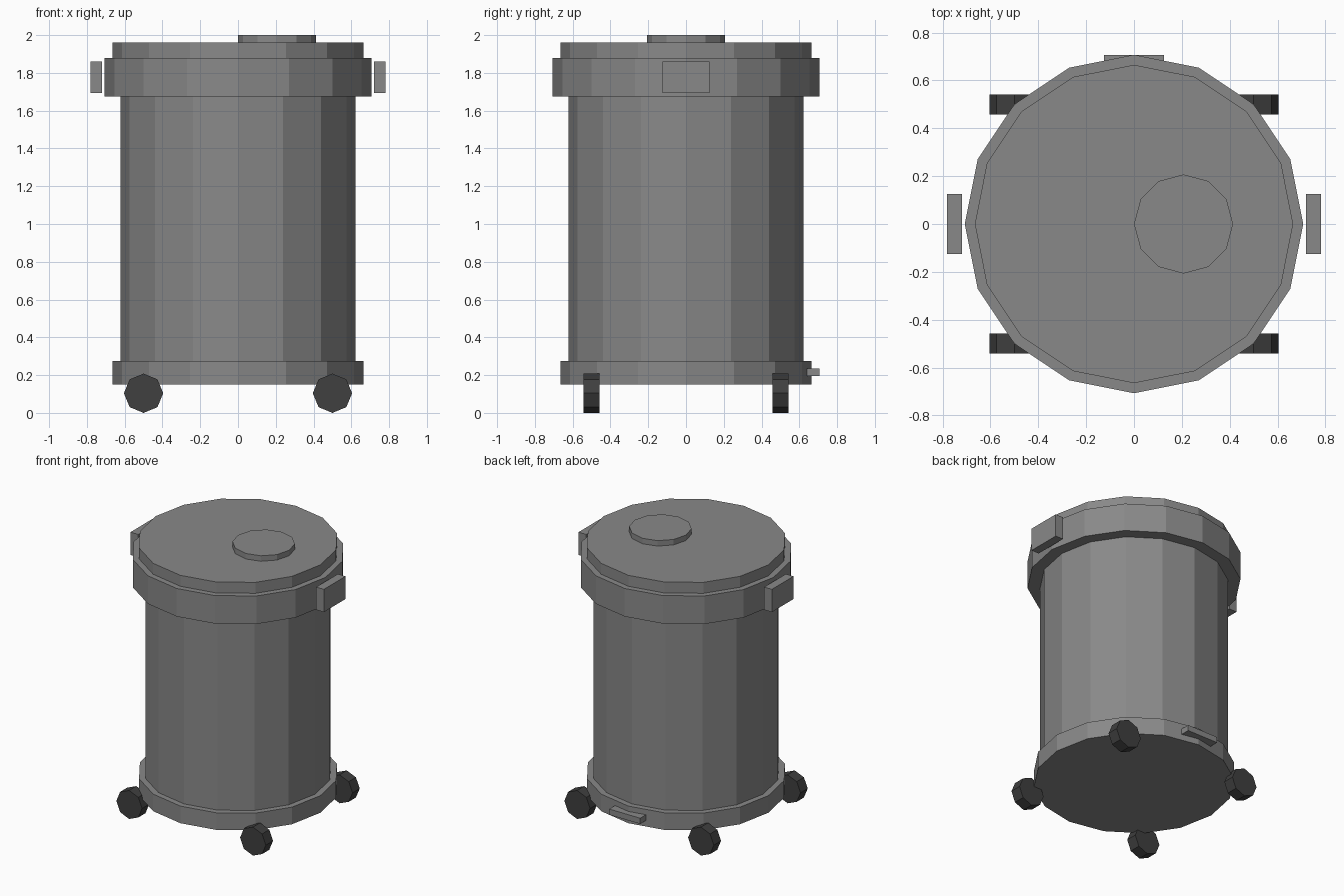
import bpy
import math

if "Cube" in bpy.data.objects:
    bpy.data.objects.remove(bpy.data.objects["Cube"])


def material(name, colour):
    mat = bpy.data.materials.new(name)
    mat.diffuse_color = (*colour, 1)
    mat.use_nodes = True
    mat.node_tree.nodes["Principled BSDF"].inputs["Base Color"].default_value = mat.diffuse_color
    return mat


grey = material("mid_grey", (0.25, 0.25, 0.25))
dark = material("dark_rubber", (0.05, 0.05, 0.05))


def cylinder(name, radius, z0, z1, sides=16, x=0):
    """Upright flat-sided cylinder with a corner on the x axis."""
    bpy.ops.mesh.primitive_cylinder_add(
        vertices=sides, radius=radius, depth=z1 - z0, location=(x, 0, (z0 + z1) / 2))
    obj = bpy.context.object
    obj.name = name
    obj.data.materials.append(grey)
    return obj


def box(name, centre, size):
    bpy.ops.mesh.primitive_cube_add(size=1, location=centre)
    obj = bpy.context.object
    obj.name = name
    obj.scale = size
    bpy.ops.object.transform_apply(location=False, rotation=False, scale=True)
    obj.data.materials.append(grey)
    return obj


# Bin body, from base to lid
cylinder("base_ring", 0.665, 0.15, 0.275)
cylinder("body", 0.623, 0.27, 1.68)
cylinder("lid_rim", 0.707, 1.675, 1.88)
cylinder("lid_top", 0.665, 1.875, 1.96)
cylinder("lid_knob", 0.207, 1.955, 2.0, sides=12, x=0.207)

# Side handles standing just off the rim
for side, label in ((-1, "left"), (1, "right")):
    box(f"{label}_handle", (side * 0.75, 0, 1.777), (0.062, 0.25, 0.166))

# Foot pedal at the back
box("foot_pedal", (0, 0.64, 0.215), (0.25, 0.134, 0.042))

# Four eight-sided wheels
for x in (-0.5, 0.5):
    for y in (-0.5, 0.5):
        bpy.ops.mesh.primitive_cylinder_add(
            vertices=8, radius=0.104, depth=0.083,
            location=(x, y, 0.104), rotation=(math.pi / 2, 0, 0))
        wheel = bpy.context.object
        wheel.name = "wheel"
        wheel.data.materials.append(dark)
